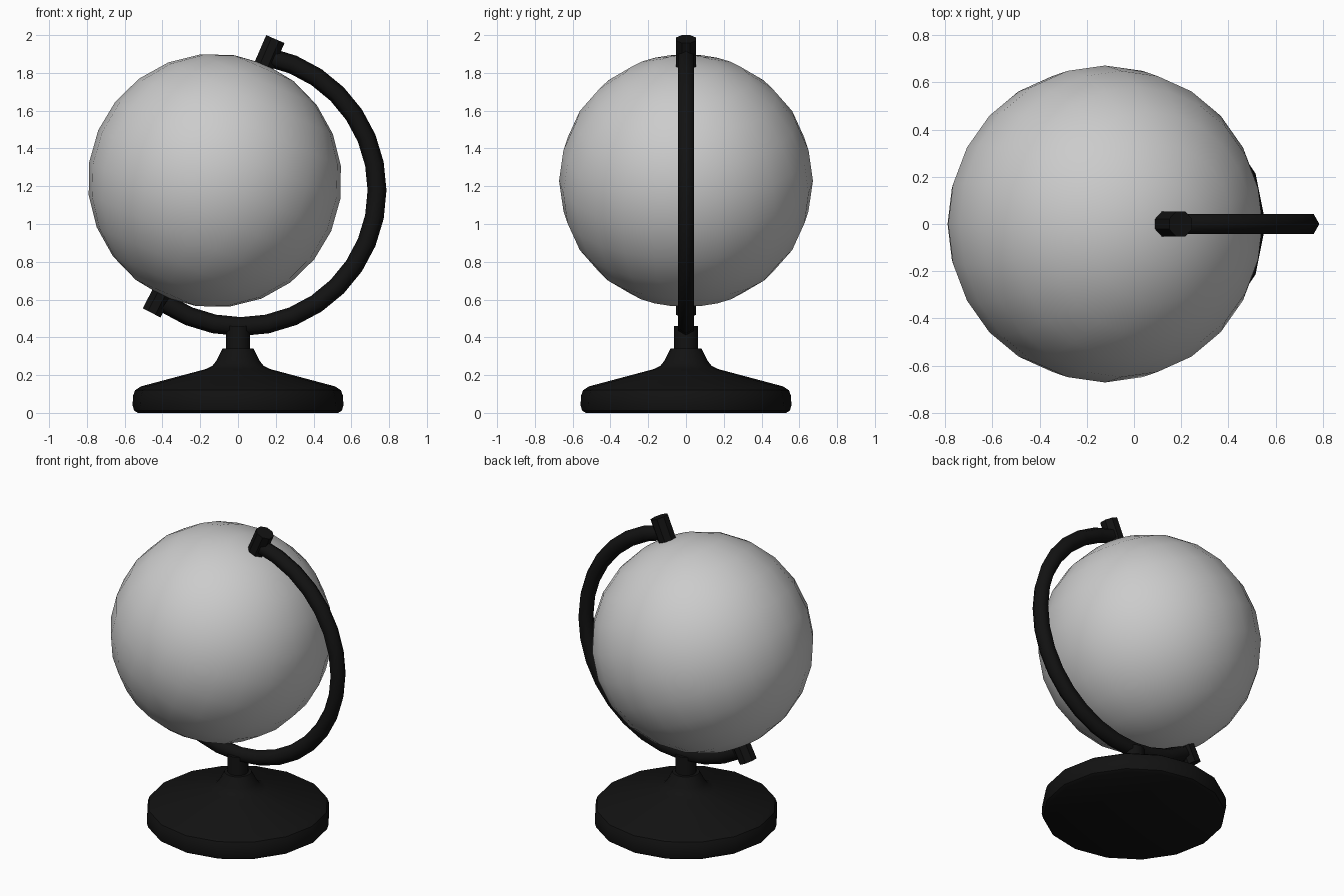
import bpy, bmesh, math
from mathutils import Vector, Matrix

if "Cube" in bpy.data.objects:
    bpy.data.objects.remove(bpy.data.objects["Cube"])

TILT = math.radians(23.4)
GLOBE_C = Vector((-0.123, 0, 1.23))
GLOBE_R = 0.672

black = bpy.data.materials.new("black_plastic")
black.diffuse_color = (0.006, 0.006, 0.006, 1)
black.use_nodes = True
black.node_tree.nodes["Principled BSDF"].inputs["Base Color"].default_value = black.diffuse_color


def finish(bm, name, material=None, angle=35):
    bmesh.ops.recalc_face_normals(bm, faces=bm.faces)
    mesh = bpy.data.meshes.new(name)
    bm.to_mesh(mesh)
    bm.free()
    obj = bpy.data.objects.new(name, mesh)
    bpy.context.collection.objects.link(obj)
    if material:
        mesh.materials.append(material)
    bpy.ops.object.select_all(action='DESELECT')
    obj.select_set(True)
    bpy.context.view_layer.objects.active = obj
    bpy.ops.object.shade_smooth_by_angle(angle=math.radians(angle))
    return obj


def skin(name, rings, angle=35):
    """Join a row of closed point rings into a capped tube."""
    bm = bmesh.new()
    rows = [[bm.verts.new(p) for p in ring] for ring in rings]
    n = len(rows[0])
    for a, b in zip(rows, rows[1:]):
        for i in range(n):
            j = (i + 1) % n
            bm.faces.new((a[i], a[j], b[j], b[i]))
    bm.faces.new(rows[0])
    bm.faces.new(rows[-1])
    return finish(bm, name, black, angle)


def lathe(name, profile, sides, matrix=Matrix(), phase=0.0):
    rings = []
    for r, z in profile:
        angles = [2 * math.pi * (i + phase) / sides for i in range(sides)]
        rings.append([matrix @ Vector((r * math.cos(a), r * math.sin(a), z)) for a in angles])
    return skin(name, rings)


# Tilted globe
bm = bmesh.new()
bmesh.ops.create_uvsphere(bm, u_segments=24, v_segments=12, radius=GLOBE_R,
                          matrix=Matrix.Translation(GLOBE_C) @ Matrix.Rotation(TILT, 4, 'Y'))
finish(bm, "globe", angle=60)

# Curved arm with six-sided section
arm_rings = []
for k in range(-11, 8):
    a = math.radians(11.25 * k)
    ring = []
    for i in range(6):
        t = math.pi * i / 3
        r = 0.721 + 0.05 * math.cos(t)
        ring.append((0.015 + r * math.cos(a), 0.05 * math.sin(t), 1.178 + r * math.sin(a)))
    arm_rings.append(ring)
skin("arm", arm_rings, 65)

# Pivot caps at both ends of the axis
for name, x, z, tilt in (("top_cap", 0.168, 1.910, 23.4), ("bottom_cap", -0.423, 0.596, 27)):
    m = Matrix.Translation((x, 0, z)) @ Matrix.Rotation(math.radians(tilt), 4, 'Y')
    obj = lathe(name, [(0.057, -0.075), (0.057, 0.075)], 8, m, 0.5)

# Stem between base and arm
lathe("stem", [(0.063, 0.32), (0.063, 0.46)], 16)

# Round base with rounded rim and flared neck
lathe("base", [(0.53, 0.0), (0.55, 0.012), (0.558, 0.04), (0.556, 0.09), (0.545, 0.12),
               (0.515, 0.14), (0.17, 0.232), (0.135, 0.25), (0.115, 0.275), (0.082, 0.34)], 16)
